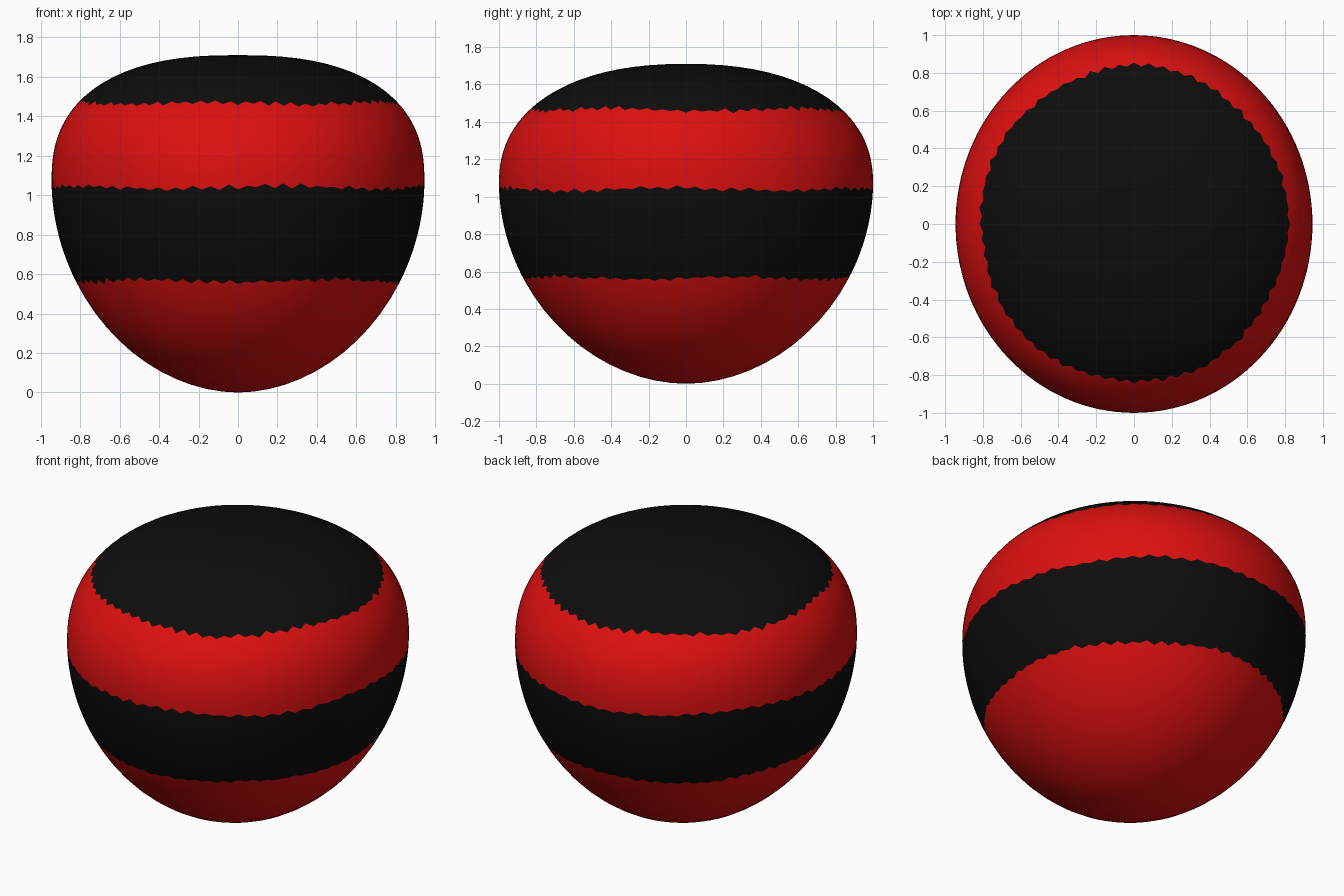
import bpy, bmesh, math, random

random.seed(7)
cube = bpy.data.objects.get("Cube")
if cube:
    bpy.data.objects.remove(cube, do_unlink=True)


def make_material(name, rgb):
    mat = bpy.data.materials.new(name)
    mat.use_nodes = True
    mat.diffuse_color = (*rgb, 1)
    mat.node_tree.nodes["Principled BSDF"].inputs["Base Color"].default_value = (*rgb, 1)
    return mat


red = make_material("red", (0.72, 0.005, 0.005))
black = make_material("black", (0.004, 0.004, 0.004))

# Rounded body: widest ring at MID, fuller dome above, bowl below
RX, RY, MID, TOP = 0.945, 1.0, 1.07, 1.71
EDGES = (0.565, 1.04, 1.465)      # heights where the stripes meet
COLUMNS, ROWS = 128, 12           # columns around, rows per stripe


def exponent(phi, lower):
    return 1.93 if lower else 2.45 - 0.18 * math.sin(phi) ** 2


def angle_at(z, phi):
    """Polar angle from the bottom for a height on the surface."""
    lower = z < MID
    f = (MID - z) / MID if lower else (z - MID) / (TOP - MID)
    a = math.acos(min(1, f ** (exponent(phi, lower) / 2)))
    return a if lower else math.pi - a


def surface(t, phi):
    lower = t < math.pi / 2
    e = 2 / exponent(phi, lower)
    r, h = math.sin(t) ** e, abs(math.cos(t)) ** e
    z = MID - MID * h if lower else MID + (TOP - MID) * h
    return RX * r * math.cos(phi), RY * r * math.sin(phi), z


# Ragged stripe edges: alternate peaks and dips of uneven size
bm = bmesh.new()
bottom, top = bm.verts.new((0, 0, 0)), bm.verts.new((0, 0, TOP))
columns = []
for i in range(COLUMNS):
    phi = math.tau * i / COLUMNS
    cuts = [0.0]
    for k, z in enumerate(EDGES):
        tooth = (1 if i % 2 else -1) * random.uniform(0.002, 0.014)
        drift = 0.007 * math.sin(5 * phi + 2 * k)
        cuts.append(angle_at(z + tooth + drift, phi))
    cuts.append(math.pi)
    ring = [bottom]
    for band in range(4):
        for j in range(1, ROWS + 1):
            if band == 3 and j == ROWS:
                ring.append(top)
            else:
                t = cuts[band] + (cuts[band + 1] - cuts[band]) * j / ROWS
                ring.append(bm.verts.new(surface(t, phi)))
    columns.append(ring)

# Skin between columns, stripes alternating red and black from the bottom
for i, a in enumerate(columns):
    b = columns[(i + 1) % COLUMNS]
    for j in range(4 * ROWS):
        corners = list(dict.fromkeys((a[j], b[j], b[j + 1], a[j + 1])))
        face = bm.faces.new(corners)
        face.material_index = (j // ROWS) % 2
        face.smooth = True
bmesh.ops.recalc_face_normals(bm, faces=bm.faces)

mesh = bpy.data.meshes.new("striped_body")
bm.to_mesh(mesh)
bm.free()
mesh.materials.append(red)
mesh.materials.append(black)
body = bpy.data.objects.new("striped_body", mesh)
bpy.context.collection.objects.link(body)
